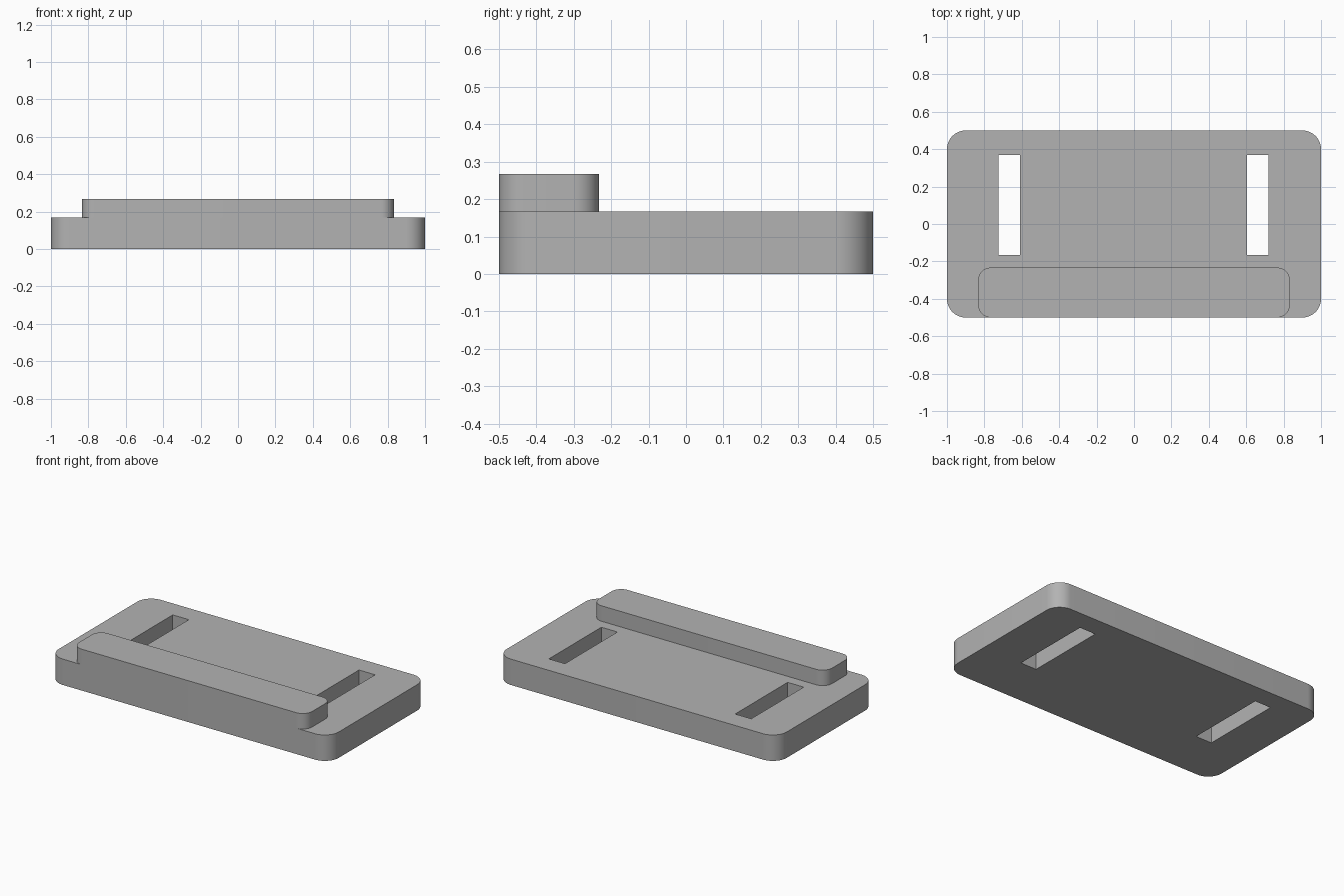
import bpy, math

if "Cube" in bpy.data.objects:
    bpy.data.objects.remove(bpy.data.objects["Cube"], do_unlink=True)

grey = bpy.data.materials.new("mid grey")
grey.use_nodes = True
colour = (0.45, 0.45, 0.45, 1)
grey.diffuse_color = colour
grey.node_tree.nodes["Principled BSDF"].inputs["Base Color"].default_value = colour


def block(name, x, y, z, radius=0):
    """Box spanning the given ranges, with rounded upright corners."""
    pts = []
    steps = 12 if radius else 0
    for i, (sx, sy) in enumerate([(1, 1), (0, 1), (0, 0), (1, 0)]):
        cx = x[sx] + (radius if sx == 0 else -radius)
        cy = y[sy] + (radius if sy == 0 else -radius)
        for s in range(steps + 1):
            a = math.pi / 2 * (i + s / max(steps, 1))
            pts.append((cx + radius * math.cos(a), cy + radius * math.sin(a)))
    n = len(pts)
    verts = [(px, py, h) for h in z for px, py in pts]
    faces = [tuple(reversed(range(n))), tuple(range(n, 2 * n))]
    faces += [(i, (i + 1) % n, n + (i + 1) % n, n + i) for i in range(n)]
    mesh = bpy.data.meshes.new(name)
    mesh.from_pydata(verts, [], faces)
    mesh.materials.append(grey)
    obj = bpy.data.objects.new(name, mesh)
    bpy.context.collection.objects.link(obj)
    return obj


# Main plate and the raised ledge along its front edge
plate = block("base_plate", (-1, 1), (-0.5, 0.5), (0, 0.167), 0.1)
ledge = block("front_ledge", (-0.833, 0.833), (-0.5, -0.233), (0.167, 0.267), 0.067)

# Strap slots through the plate
for side, x in (("left", (0.605, 0.72)), ("right", (-0.725, -0.61))):
    cutter = block(side + "_slot_cutter", x, (-0.165, 0.37), (-0.1, 0.3))
    cutter.hide_render = True
    cutter.hide_viewport = True
    cutter.display_type = 'WIRE'
    cut = plate.modifiers.new(side + "_slot", 'BOOLEAN')
    cut.operation = 'DIFFERENCE'
    cut.solver = 'EXACT'
    cut.object = cutter

# Smooth corners, sharp edges
for obj in (plate, ledge):
    bpy.ops.object.select_all(action='DESELECT')
    obj.select_set(True)
    bpy.context.view_layer.objects.active = obj
    bpy.ops.object.shade_smooth_by_angle(angle=math.radians(30))
